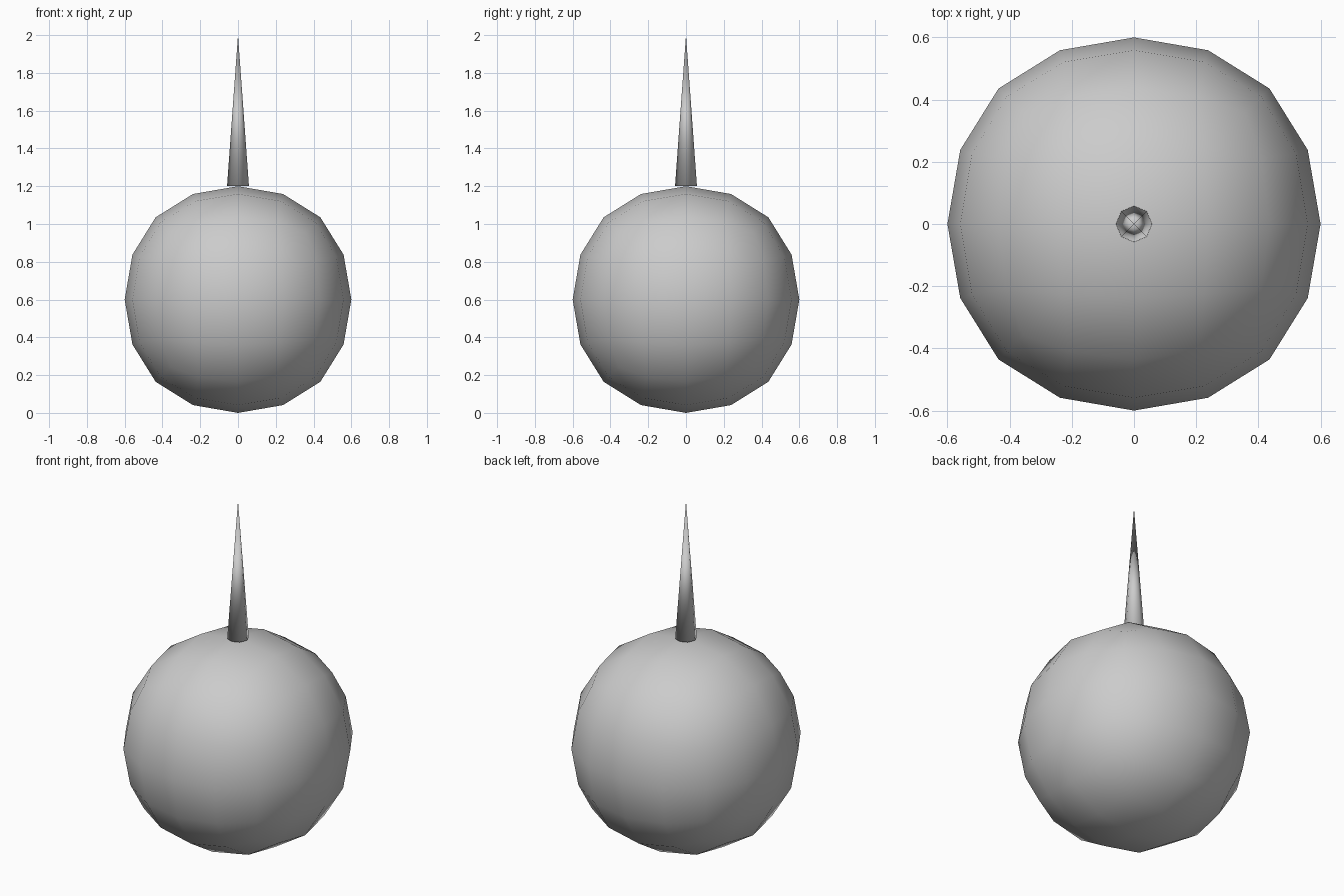
import bpy

if "Cube" in bpy.data.objects:
    bpy.data.objects.remove(bpy.data.objects["Cube"])

R = 0.6        # ball radius
SPIKE_R = 0.058
TOP = 2.0

# Round body: cube rounded by two levels of subdivision
# (the subdivided face centre settles at 0.8395 of the cube's half size)
bpy.ops.mesh.primitive_cube_add(size=2 * R / 0.8395, location=(0, 0, R))
body = bpy.context.object
body.name = "round_body"
sub = body.modifiers.new("rounding", 'SUBSURF')
sub.levels = sub.render_levels = 2
bpy.ops.object.shade_smooth()

# Spike: slim eight-sided cone standing on top of the body
height = TOP - 2 * R
bpy.ops.mesh.primitive_cone_add(vertices=8, radius1=SPIKE_R, radius2=0, depth=height,
                                location=(0, 0, 2 * R + height / 2))
spike = bpy.context.object
spike.name = "spike"
bpy.ops.object.shade_smooth()
